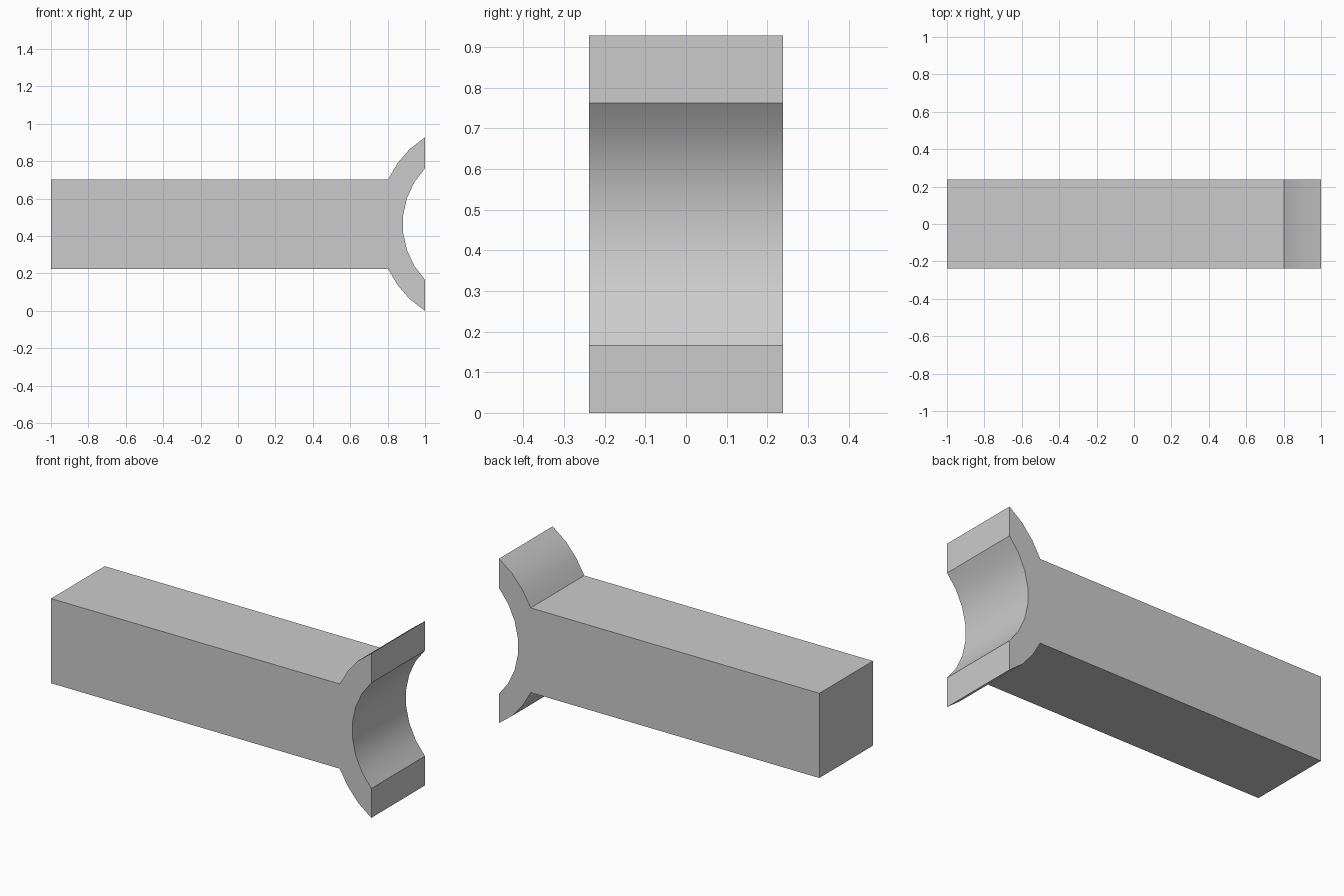
import bpy
import bmesh
from math import asin, sin, cos, radians

HALF_WIDTH = 0.239
MID_Z = 0.466
ARC_X = 1.31          # shared centre of the inner and outer arcs
R_IN, R_OUT = 0.43, 0.561


def arc(radius, start, end, segments):
    """Points on an arc that bulges toward -x; angles measured from -x."""
    step = (end - start) / segments
    return [(ARC_X - radius * cos(start + i * step),
             MID_Z + radius * sin(start + i * step))
            for i in range(segments + 1)]


def pin_to_tip(points, *ends):
    """Put the arc ends exactly on the flat tip plane."""
    for i in ends:
        points[i] = (1.0, points[i][1])
    return points


cube = bpy.data.objects.get("Cube")
if cube:
    bpy.data.objects.remove(cube, do_unlink=True)

# Plain grey material
grey = bpy.data.materials.new("plain grey")
grey.use_nodes = True
colour = (0.6, 0.6, 0.6, 1.0)
grey.diffuse_color = colour
grey.node_tree.nodes["Principled BSDF"].inputs["Base Color"].default_value = colour

# Side profile: square bar, flared fork lips and concave cradle
neck = asin(HALF_WIDTH / R_OUT)
lip_out = asin(0.464 / R_OUT)
lip_in = asin(0.298 / R_IN)
lower = pin_to_tip(arc(R_OUT, -neck, -lip_out, 3), -1)
cradle = pin_to_tip(arc(R_IN, -lip_in, lip_in, 7), 0, -1)
upper = pin_to_tip(arc(R_OUT, lip_out, neck, 3), 0)
bar_end = [(-1.0, MID_Z + HALF_WIDTH), (-1.0, MID_Z - HALF_WIDTH)]
profile = bar_end + lower + cradle + upper

# Extrude the profile across the width
bm = bmesh.new()
face = bm.faces.new([bm.verts.new((x, -HALF_WIDTH, z)) for x, z in profile])
extruded = bmesh.ops.extrude_face_region(bm, geom=[face])
moved = [v for v in extruded["geom"] if isinstance(v, bmesh.types.BMVert)]
bmesh.ops.translate(bm, verts=moved, vec=(0, 2 * HALF_WIDTH, 0))
bmesh.ops.recalc_face_normals(bm, faces=bm.faces)
low = min(v.co.z for v in bm.verts)
bmesh.ops.translate(bm, verts=bm.verts, vec=(0, 0, -low))

mesh = bpy.data.meshes.new("cradle_bar")
bm.to_mesh(mesh)
bm.free()
mesh.materials.append(grey)
bar = bpy.data.objects.new("cradle_bar", mesh)
bpy.context.collection.objects.link(bar)

# Smooth arcs, crisp corners
bpy.ops.object.select_all(action='DESELECT')
bar.select_set(True)
bpy.context.view_layer.objects.active = bar
bpy.ops.object.shade_smooth_by_angle(angle=radians(25))
